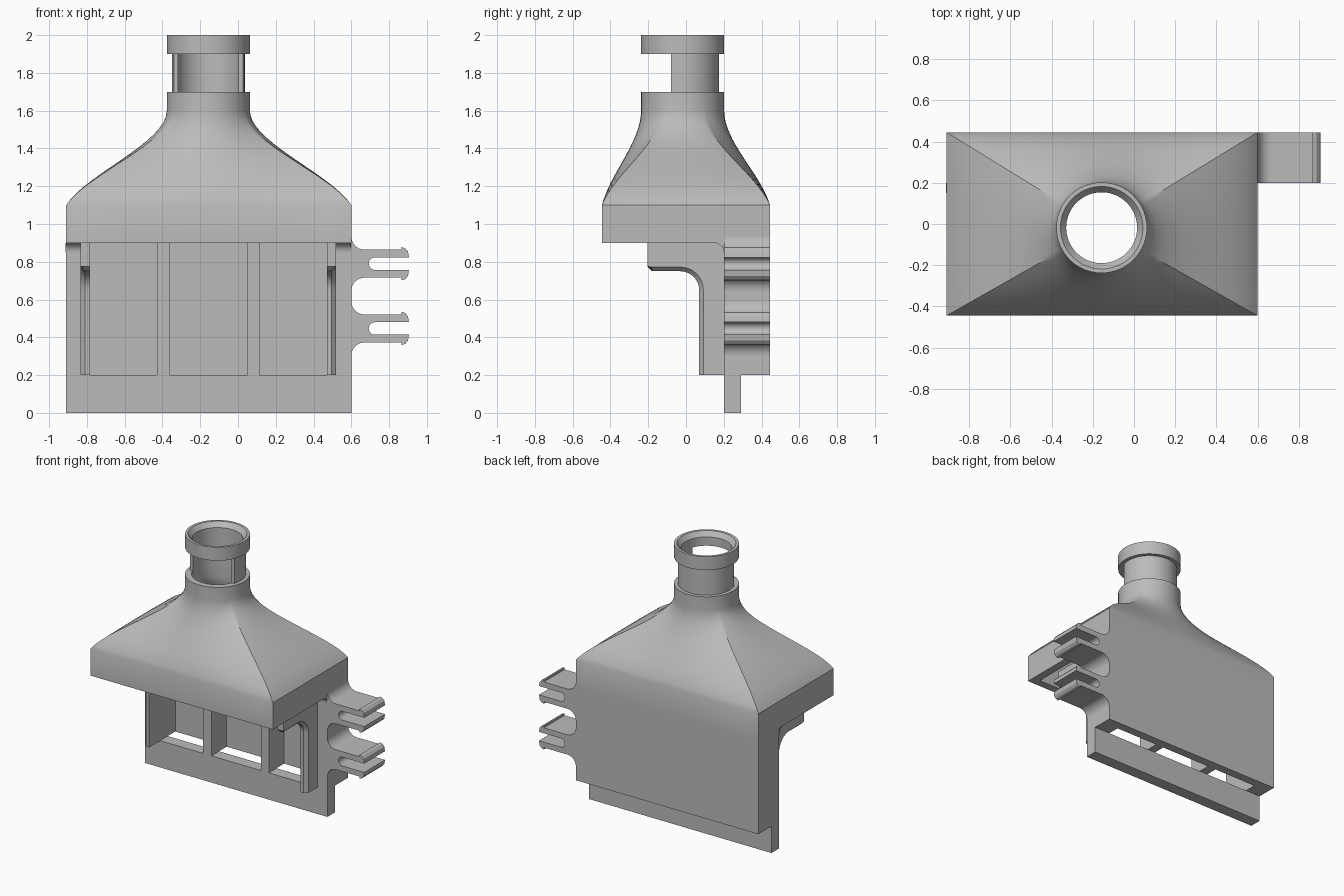
import bpy, bmesh, math
from mathutils import Vector

cube = bpy.data.objects.get("Cube")
if cube:
    bpy.data.objects.remove(cube, do_unlink=True)

grey = bpy.data.materials.new("plain_grey")
grey.use_nodes = True
grey.diffuse_color = (0.5, 0.5, 0.5, 1)
grey.node_tree.nodes["Principled BSDF"].inputs["Base Color"].default_value = (0.5, 0.5, 0.5, 1)

CX, CY = -0.157, -0.018          # axis of the round outlet
X0, X1, Y0, Y1 = -0.91, 0.6, -0.445, 0.445
PIPE = 0.22


def finish(name, bm):
    bmesh.ops.recalc_face_normals(bm, faces=bm.faces)
    mesh = bpy.data.meshes.new(name)
    bm.to_mesh(mesh)
    bm.free()
    ob = bpy.data.objects.new(name, mesh)
    bpy.context.collection.objects.link(ob)
    mesh.materials.append(grey)
    bpy.ops.object.select_all(action="DESELECT")
    ob.select_set(True)
    bpy.context.view_layer.objects.active = ob
    bpy.ops.object.shade_smooth_by_angle(angle=math.radians(30))
    return ob


def loft(name, rings, loop=False):
    """Skin a list of closed rings; cap the ends, or join last to first."""
    bm = bmesh.new()
    rows = [[bm.verts.new(p) for p in r] for r in rings]
    pairs = list(zip(rows, rows[1:])) + ([(rows[-1], rows[0])] if loop else [])
    for a, b in pairs:
        for i in range(len(a)):
            j = (i + 1) % len(a)
            bm.faces.new((a[i], a[j], b[j], b[i]))
    if not loop:
        bm.faces.new(rows[0])
        bm.faces.new(rows[-1])
    return finish(name, bm)


def box(name, x0, x1, y0, y1, z0, z1):
    base = [(x0, y0), (x1, y0), (x1, y1), (x0, y1)]
    return loft(name, [[(x, y, z) for x, y in base] for z in (z0, z1)])


def arc(cx, cy, r, start, end, n=8):
    step = math.radians(end - start) / n
    a = math.radians(start)
    return [(cx + r * math.cos(a + i * step), cy + r * math.sin(a + i * step))
            for i in range(n + 1)]


# Hood: hollow rectangle-to-round transition, open at the bottom
def hood_ring(z, w, inset):
    x0, x1, y0, y1 = X0 + inset, X1 - inset, Y0 + inset, Y1 - inset
    corners = [Vector(c) for c in ((x0, y0), (x1, y0), (x1, y1), (x0, y1))]
    ring = []
    for k in range(4):
        for i in range(20):
            p = corners[k].lerp(corners[(k + 1) % 4], i / 20)
            a = math.atan2(p.y - CY, p.x - CX)
            r = PIPE - min(inset, 0.045)
            q = Vector((CX + r * math.cos(a), CY + r * math.sin(a)))
            p = p.lerp(q, w)
            ring.append((p.x, p.y, z))
    return ring


def hood_wall(inset):
    rings = [hood_ring(0.9, 0, inset)]
    for i in range(17):
        t = i / 16
        w = 0.6 * (t**3 - 2 * t * t + t) + 3 * t * t - 2 * t**3
        rings.append(hood_ring(1.1 + 0.5 * t, w, inset))
    return rings + [hood_ring(1.7, 1, inset)]


loft("hood", hood_wall(0) + hood_wall(0.06)[::-1], loop=True)

# Outlet: neck open at the front, and a chamfered collar
cut = [math.degrees(math.asin(-0.062 / r)) for r in (0.193, 0.172)]
neck = (arc(CX, CY, 0.193, cut[0], 180 - cut[0], 48)
        + arc(CX, CY, 0.172, 180 - cut[1], cut[1], 48))
loft("neck", [[(x, y, z) for x, y in neck] for z in (1.69, 1.91)])
collar = [(PIPE, 1.9), (PIPE, 2.0), (0.2, 2.0), (0.172, 1.965), (0.172, 1.9)]
loft("collar", [[(x, y, z) for x, y in arc(CX, CY, r, 0, 360, 64)[:-1]]
                for r, z in collar], loop=True)

# Body: back wall, side walls, dividers and the lower front strip
box("back_wall", X0, X1, 0.38, Y1, 0.2, 0.9)
box("lower_strip", X0, X1, 0.2, 0.29, 0, 0.2)
for name, x0, x1 in (("right_wall", X0, -0.785), ("right_divider", -0.43, -0.36),
                     ("left_divider", 0.05, 0.115), ("left_wall", 0.47, X1)):
    box(name, x0, x1, 0.2, 0.39, 0.2, 0.9)


# Side brackets with a chamfered outer edge, and fillets below the hood
def bracket_profile(d):
    curve = arc(-0.03, 0.65, 0.1 + d, 90, 0)
    return ([(0.21, 0.2), (0.21, 0.9), (-0.205, 0.9), (-0.205, 0.775), (-0.18, 0.75 + d)]
            + curve + [(0.07 + d, 0.2)])


for side, s in (("left", 1), ("right", -1)):
    def at(x):
        return x if s > 0 else 2 * CX - x
    loft(side + "_bracket", [[(at(x), y, z) for y, z in bracket_profile(d)]
                             for x, d in ((0.47, 0), (0.495, 0), (0.52, 0.022))])
    fillet = [(0.2, 0.9)] + arc(0.15, 0.85, 0.05, 90, 0)
    loft(side + "_fillet", [[(at(x), y, z) for y, z in fillet] for x in (0.51, 0.598)])

# Snap clips: two forked prongs on the left side
for name, c in (("upper_clip", 0.79), ("lower_clip", 0.447)):
    half = [(0.58, 0.144)] + arc(0.67, 0.144, 0.07, 180, 270)
    half += [(0.865, 0.074), (0.865, 0.088), (0.885, 0.082), (0.9, 0.065),
             (0.905, 0.033)] + arc(0.725, 0, 0.033, 90, 180)
    outline = half + [(x, -z) for x, z in half[-2::-1]]
    loft(name, [[(x, y, c + z) for x, z in outline] for y in (0.2, Y1)])
